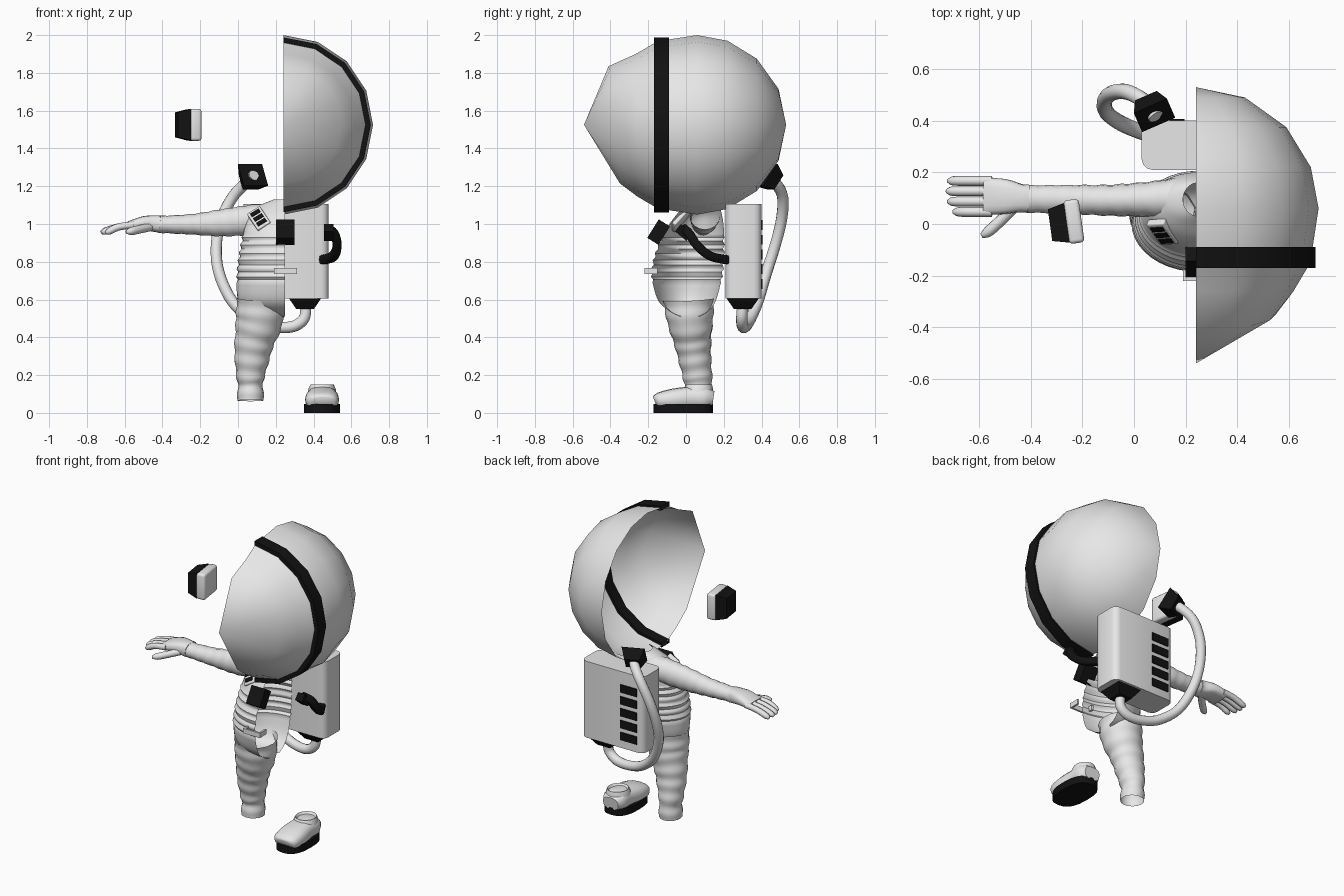
import bpy, bmesh, math
from mathutils import Vector, Matrix, Euler

if "Cube" in bpy.data.objects:
    bpy.data.objects.remove(bpy.data.objects["Cube"])


def material(name, rgb):
    m = bpy.data.materials.new(name)
    m.use_nodes = True
    m.diffuse_color = (*rgb, 1)
    m.node_tree.nodes["Principled BSDF"].inputs["Base Color"].default_value = (*rgb, 1)
    return m


WHITE = material("suit_white", (0.8, 0.8, 0.8))
BLACK = material("trim_black", (0.006, 0.006, 0.006))
X, Y, Z = Vector((1, 0, 0)), Vector((0, 1, 0)), Vector((0, 0, 1))
HALF = math.pi / 2


def finish(name, bm, mat, angle=None):
    bmesh.ops.remove_doubles(bm, verts=bm.verts, dist=0.0002)
    bmesh.ops.recalc_face_normals(bm, faces=bm.faces)
    mesh = bpy.data.meshes.new(name)
    bm.to_mesh(mesh)
    bm.free()
    mesh.materials.append(mat)
    ob = bpy.data.objects.new(name, mesh)
    bpy.context.collection.objects.link(ob)
    if angle:
        bpy.ops.object.select_all(action="DESELECT")
        ob.select_set(True)
        bpy.context.view_layer.objects.active = ob
        bpy.ops.object.shade_smooth_by_angle(angle=math.radians(angle))
    return ob


def smooth_path(stations, steps):
    """Catmull-Rom interpolation of station tuples."""
    out, last = [], len(stations) - 1
    for i in range(last):
        quad = [stations[max(0, min(last, i + k))] for k in (-1, 0, 1, 2)]
        for s in range(steps):
            t = s / steps
            out.append([0.5 * (2 * b + (c - a) * t + (2 * a - 5 * b + 4 * c - d) * t * t
                               + (3 * b - a - 3 * c + d) * t ** 3) for a, b, c, d in zip(*quad)])
    return out + [list(stations[-1])]


def sweep(name, mat, stations, n=16, steps=4, ref=X, axis=None, arc=None, power=2.0,
          ripple=None, caps=True, angle=50):
    """Loft oval rings along stations (x, y, z, radius along ref, other radius)."""
    path = smooth_path(stations, steps)
    bm, rings = bmesh.new(), []
    for i, (x, y, z, ra, rb) in enumerate(path):
        ends = path[max(i - 1, 0)], path[min(i + 1, len(path) - 1)]
        d = axis or (Vector(ends[1][:3]) - Vector(ends[0][:3])).normalized()
        u = (ref - d * ref.dot(d)).normalized()
        v = d.cross(u)
        grow = ripple(x, y, z) if ripple else 0
        a0, a1 = arc or (0, 2 * math.pi)
        ring = []
        for k in range(n + 1 if arc else n):
            a = a0 + (a1 - a0) * k / n
            c, s = math.cos(a), math.sin(a)
            c = math.copysign(abs(c) ** (2 / power), c)
            s = math.copysign(abs(s) ** (2 / power), s)
            ring.append(bm.verts.new(Vector((x, y, z)) + u * c * (ra + grow) + v * s * (rb + grow)))
        rings.append(ring)
    for lo, hi in zip(rings, rings[1:]):
        for k in range(n):
            j = (k + 1) % len(lo)
            bm.faces.new((lo[k], lo[j], hi[j], hi[k]))
    if caps and not arc:
        bm.faces.new(rings[0])
        bm.faces.new(rings[-1])
    return finish(name, bm, mat, angle)


def box(name, mat, loc, size, rot=None, taper=1.0, bevel=0.0, upright_only=False):
    """Box whose local top is scaled by taper, with optional bevelled edges."""
    bm = bmesh.new()
    bmesh.ops.create_cube(bm, size=1)
    for v in bm.verts:
        f = taper if v.co.z > 0 else 1
        v.co = Vector((v.co.x * size[0] * f, v.co.y * size[1] * f, v.co.z * size[2]))
    if bevel:
        edges = [e for e in bm.edges if not upright_only
                 or abs(e.verts[0].co.z - e.verts[1].co.z) > 0.01]
        bmesh.ops.bevel(bm, geom=edges, offset=bevel, segments=3, profile=0.5, affect="EDGES")
    turn = rot.to_matrix().to_4x4() if rot else Matrix()
    bm.transform(Matrix.Translation(loc) @ turn)
    return finish(name, bm, mat, 35 if bevel else None)


# Helmet: half shell, visor and band, all round the y axis
def dome(name, mat, profile, angle=60):
    return sweep(name, mat, [(0.24, y, 1.525, r, r) for y, r in profile], n=8, steps=1,
                 axis=-Y, arc=(-HALF, HALF), angle=angle)


dome("helmet_shell", WHITE, [(0.53, 0), (0.49, 0.19), (0.375, 0.35), (0.22, 0.445),
                             (0.06, 0.475), (-0.09, 0.452)])
visor = dome("helmet_visor", WHITE, [(-0.15, 0.443), (-0.26, 0.378), (-0.35, 0.31), (-0.54, 0)])
for v in visor.data.vertices:
    if -0.5 < v.co.y < -0.3:
        v.co.y -= 0.06 * max(0, (v.co.z - 1.525) / 0.31)
dome("helmet_band", BLACK, [(-0.09, 0.435), (-0.09, 0.463), (-0.17, 0.463),
                            (-0.17, 0.435), (-0.09, 0.435)], 30)

# Ear piece
turn = Euler((0, -HALF, math.radians(8)))
box("ear_pad", WHITE, (-0.233, 0.01, 1.525), (0.17, 0.17, 0.06), turn, bevel=0.015)
box("ear_cap", BLACK, (-0.293, 0.0, 1.525), (0.165, 0.155, 0.065), turn, taper=0.8)


# Torso: half body, open at the middle, with waist folds
def folds(x, y, z):
    return 0.006 * math.sin(z * 150) if 0.68 < z < 0.93 else 0


torso = [(0.51, 0.02, -0.03, 0.07), (0.54, 0.19, -0.09, 0.12), (0.6, 0.25, -0.15, 0.16),
         (0.72, 0.255, -0.18, 0.19), (0.82, 0.245, -0.168, 0.2), (0.91, 0.23, -0.135, 0.2),
         (0.98, 0.215, -0.1, 0.2), (1.05, 0.19, -0.05, 0.19), (1.1, 0.13, 0.0, 0.175),
         (1.13, 0.06, 0.03, 0.16)]
sweep("torso", WHITE, [(0.25, (a + b) / 2, z, rx, (b - a) / 2) for z, rx, a, b in torso],
      n=20, steps=8, axis=Z, arc=(HALF, 3 * HALF), ripple=folds)

# Arm and leg
sweep("arm", WHITE, [(0.18, 0.1, 1.04, 0.08, 0.07), (0.05, 0.095, 1.02, 0.068, 0.078),
                     (-0.1, 0.092, 1.005, 0.06, 0.07), (-0.25, 0.095, 0.998, 0.056, 0.054),
                     (-0.43, 0.097, 0.998, 0.052, 0.044)], ref=Y, steps=8, caps=False,
      ripple=lambda x, y, z: 0.002 * math.sin(x * 90))
sweep("leg", WHITE, [(0.12, 0.015, 0.6, 0.125, 0.135), (0.112, 0.022, 0.49, 0.125, 0.122),
                     (0.087, 0.035, 0.38, 0.105, 0.1), (0.075, 0.045, 0.3, 0.094, 0.088),
                     (0.066, 0.06, 0.2, 0.076, 0.078), (0.066, 0.065, 0.14, 0.066, 0.073),
                     (0.066, 0.062, 0.065, 0.073, 0.076)], steps=8, caps=False,
      ripple=lambda x, y, z: 0.003 * math.sin(z * 75))

# Glove
sweep("glove_palm", WHITE, [(-0.41, 0.098, 1.0, 0.055, 0.044), (-0.44, 0.1, 1.002, 0.055, 0.044),
                            (-0.5, 0.106, 1.005, 0.068, 0.036), (-0.58, 0.108, 0.99, 0.072, 0.024)],
      ref=Y, power=2.8)


def finger(name, points, r):
    radii = [r, r, r * 0.95, r * 0.45]
    sweep(name, WHITE, [(*p, q, q) for p, q in zip(points, radii)], n=8, steps=3, ref=Y, angle=70)


for i, tip in enumerate((-0.7, -0.72, -0.725, -0.72)):
    y = 0.047 + i * 0.04
    finger(f"glove_finger_{i + 1}", [(-0.55, y, 0.995), (-0.63, y, 0.985),
                                     (tip + 0.02, y, 0.962), (tip, y, 0.952)], 0.019)
finger("glove_thumb", [(-0.46, 0.07, 0.985), (-0.52, 0.01, 0.972),
                       (-0.565, -0.03, 0.962), (-0.59, -0.045, 0.957)], 0.022)

# Boot
sweep("boot_upper", WHITE, [(0.445, -0.165, 0.06, 0.05, 0.025), (0.445, -0.145, 0.065, 0.08, 0.042),
                            (0.445, -0.07, 0.07, 0.09, 0.058), (0.445, 0.03, 0.08, 0.08, 0.06),
                            (0.445, 0.1, 0.08, 0.078, 0.06), (0.445, 0.145, 0.075, 0.055, 0.04)],
      power=2.6)
sweep("boot_collar", WHITE, [(0.445, 0.066, 0.08, 0.078, 0.08), (0.445, 0.066, 0.125, 0.073, 0.078),
                             (0.445, 0.07, 0.15, 0.062, 0.068), (0.445, 0.07, 0.135, 0.052, 0.058)],
      steps=1, axis=Z, angle=40)
sweep("boot_sole", BLACK, [(0.445, -0.015, z, 0.095, 0.158) for z in (0, 0.048)],
      n=20, steps=1, power=2.6)

# Backpack with vents and lower valve
box("backpack", WHITE, (0.255, 0.305, 0.855), (0.45, 0.19, 0.5), bevel=0.04, upright_only=True)
for i in range(5):
    box(f"backpack_vent_{i + 1}", BLACK, (0.135, 0.402, 0.995 - i * 0.078), (0.12, 0.008, 0.052))
box("lower_valve", BLACK, (0.355, 0.3, 0.578), (0.17, 0.17, 0.056),
    Euler((math.pi, 0, 0)), taper=0.55)

# Hose and upper valve
hose = [(0.358, 0.3, 0.57), (0.35, 0.295, 0.5), (0.29, 0.3, 0.457), (0.19, 0.315, 0.457),
        (0.08, 0.34, 0.495), (-0.03, 0.38, 0.59), (-0.1, 0.425, 0.74), (-0.115, 0.47, 0.88),
        (-0.09, 0.505, 1.02), (-0.03, 0.512, 1.14), (0.04, 0.475, 1.215), (0.085, 0.415, 1.258)]
sweep("hose", WHITE, [(*p, 0.03, 0.03) for p in hose], n=12, steps=5, ref=Vector((0.3, 1, 0.2)))
toward = Vector((0.17, -0.39, 0.3))
box("upper_valve", BLACK, (0.068, 0.447, 1.24), (0.14, 0.14, 0.07),
    (-toward).to_track_quat("Z", "Y"), taper=0.65)

# Side strap
strap = [(0.47, -0.01, 0.975), (0.51, 0.02, 0.945), (0.525, 0.06, 0.885),
         (0.505, 0.13, 0.83), (0.45, 0.22, 0.81)]
sweep("side_strap", BLACK, [(*p, 0.024, 0.024) for p in strap], n=12, power=4)
box("strap_end", BLACK, (0.48, -0.012, 0.955), (0.05, 0.08, 0.05), Euler((math.radians(-40), 0, 0)))

# Chest box and belt buckle
box("chest_box", BLACK, (0.25, -0.145, 0.957), (0.1, 0.07, 0.115), Euler((math.radians(-32), 0, 0)))
for x in (0.196, 0.306):
    box("buckle_side", WHITE, (x, -0.185, 0.75), (0.012, 0.07, 0.032))
box("buckle_front", WHITE, (0.251, -0.214, 0.75), (0.122, 0.012, 0.032))

# Chest control panel: tilted plate with three keys
down = Vector((0.04, -0.055, -0.06)).normalized()
normal = Vector((-0.35, -0.6, 0.65))
normal = (normal - down * normal.dot(down)).normalized()
across = down.cross(normal)
frame = Matrix((across, down, normal)).transposed()
centre = Vector((0.108, -0.043, 1.034))
box("control_panel", WHITE, centre - normal * 0.016, (0.08, 0.13, 0.03), frame.to_quaternion(),
    bevel=0.006)
for i in (-1, 0, 1):
    box(f"control_key_{i + 2}", BLACK, centre + down * i * 0.037, (0.055, 0.024, 0.008),
        frame.to_quaternion())
